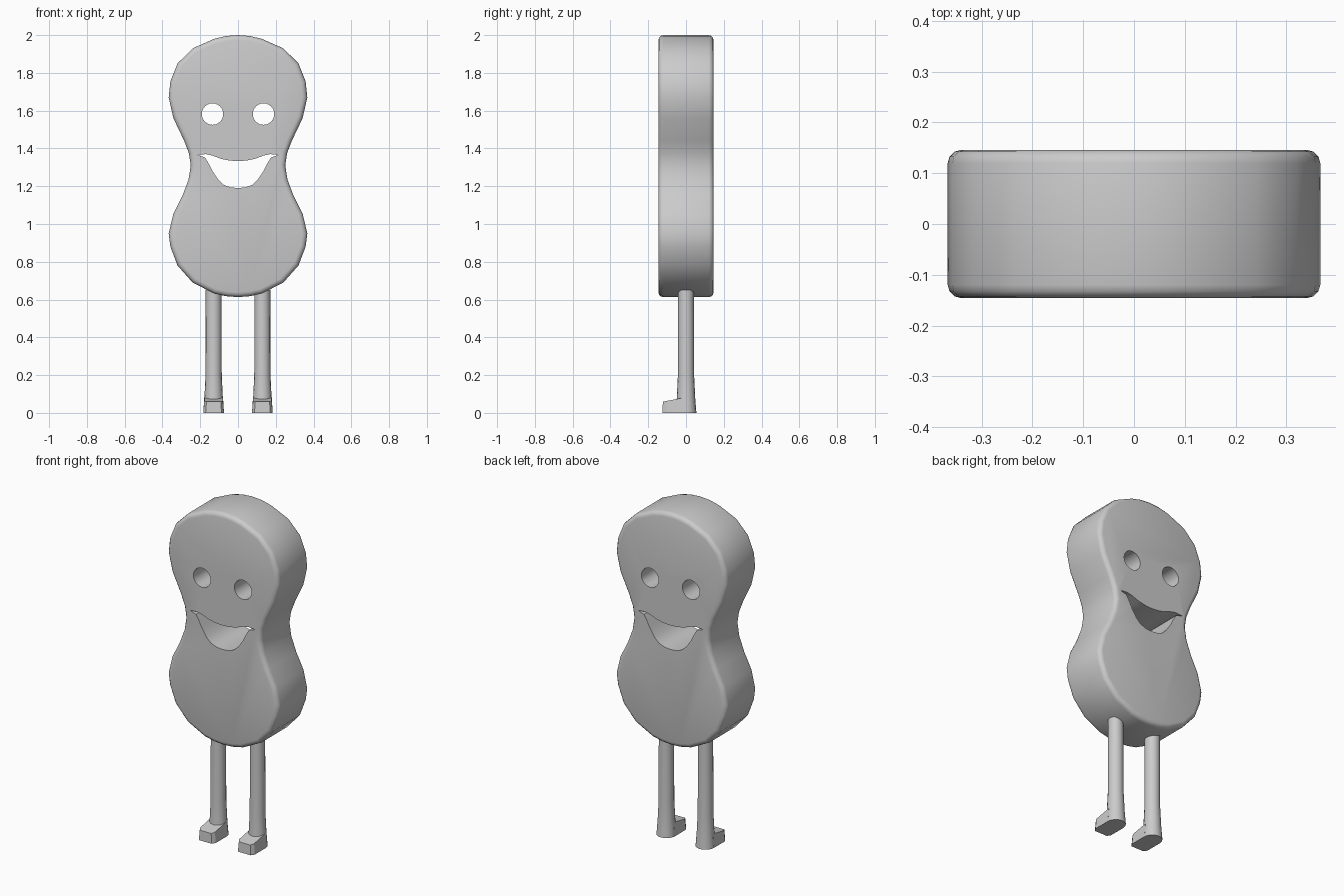
import bpy, bmesh, math
from mathutils import Vector

if "Cube" in bpy.data.objects:
    bpy.data.objects.remove(bpy.data.objects["Cube"])

grey = bpy.data.materials.new("plain_grey")
grey.diffuse_color = (0.6, 0.6, 0.6, 1)
grey.use_nodes = True
grey.node_tree.nodes["Principled BSDF"].inputs["Base Color"].default_value = grey.diffuse_color


def finish(name, bm, smooth=True):
    bmesh.ops.recalc_face_normals(bm, faces=bm.faces)
    me = bpy.data.meshes.new(name)
    bm.to_mesh(me)
    bm.free()
    ob = bpy.data.objects.new(name, me)
    me.materials.append(grey)
    bpy.context.collection.objects.link(ob)
    bpy.ops.object.select_all(action='DESELECT')
    ob.select_set(True)
    bpy.context.view_layer.objects.active = ob
    if smooth:
        bpy.ops.object.shade_smooth_by_angle(angle=math.radians(40))
    return ob


def loft(bm, rings):
    """Skin equal-length point rings and cap both ends."""
    loops = [[bm.verts.new(p) for p in r] for r in rings]
    n = len(loops[0])
    for a, b in zip(loops, loops[1:]):
        for i in range(n):
            bm.faces.new((a[i], a[(i + 1) % n], b[(i + 1) % n], b[i]))
    bm.faces.new(loops[0])
    bm.faces.new(loops[-1])


def mirrored(half):
    """Close a right-half (x, z) profile whose ends lie on x = 0."""
    return half + [(-x, z) for x, z in reversed(half[1:-1])]


def slab(name, outline, depth):
    bm = bmesh.new()
    loft(bm, [[(x, y, z) for x, z in outline] for y in (-depth, depth)])
    return finish(name, bm, False)


# Peanut-shaped body with a rounded rim
body = slab("body", mirrored([
    (0, 2.0), (.065, 1.995), (.127, 1.98), (.24, 1.93), (.32, 1.85), (.358, 1.755),
    (.367, 1.67), (.342, 1.56), (.285, 1.44), (.26, 1.375), (.25, 1.31),
    (.262, 1.235), (.294, 1.15), (.342, 1.055), (.367, .95), (.358, .88),
    (.32, .78), (.24, .69), (.127, .632), (.065, .618), (0, .613)]), .146)
bm = bmesh.new()
bm.from_mesh(body.data)
rim = [e for e in bm.edges if abs(e.verts[0].co.y - e.verts[1].co.y) < .01]
bmesh.ops.bevel(bm, geom=rim, offset=.026, segments=3, profile=.5, affect='EDGES')
bm.to_mesh(body.data)
bm.free()

# Eye and mouth openings run right through the body
circle = [(.057 * math.cos(math.tau * i / 24), .057 * math.sin(math.tau * i / 24)) for i in range(24)]
cutters = [slab("eye_cutter", [(s * .135 + x, 1.582 + z) for x, z in circle], .3) for s in (-1, 1)]
cutters.append(slab("mouth_cutter", mirrored([
    (0, 1.333), (.045, 1.336), (.09, 1.345), (.135, 1.362), (.17, 1.37), (.217, 1.366),
    (.175, 1.353), (.155, 1.32), (.135, 1.28), (.105, 1.235), (.075, 1.207),
    (.04, 1.194), (0, 1.19)]), .3))
bpy.context.view_layer.objects.active = body
for c in cutters:
    mod = body.modifiers.new("opening", 'BOOLEAN')
    mod.object = c
    mod.operation = 'DIFFERENCE'
    mod.solver = 'EXACT'
    bpy.ops.object.modifier_apply(modifier=mod.name)
for c in cutters:
    bpy.data.objects.remove(c)
bpy.ops.object.select_all(action='DESELECT')
body.select_set(True)
bpy.context.view_layer.objects.active = body
bpy.ops.object.shade_smooth_by_angle(angle=math.radians(40))

for side, s in (("left", -1), ("right", 1)):
    cx = s * .129
    # Round leg flaring into the heel
    bm = bmesh.new()
    loft(bm, [[(cx + r * math.cos(math.tau * i / 16), r * math.sin(math.tau * i / 16), z)
               for i in range(16)]
              for z, r in ((.65, .042), (.2, .043), (.075, .049), (0, .055))])
    finish(side + "_leg", bm)

    # Toe block with chamfered front corners and a sloping top
    bm = bmesh.new()
    plan = [(.055, 0), (.055, -.105), (.042, -.125)]
    plan = plan + [(-x, y) for x, y in reversed(plan)]
    loft(bm, [[(cx + x, y, 0) for x, y in plan],
              [(cx + x * .9, y * .98, .083 + .19 * y) for x, y in plan]])
    finish(side + "_foot", bm, False)
